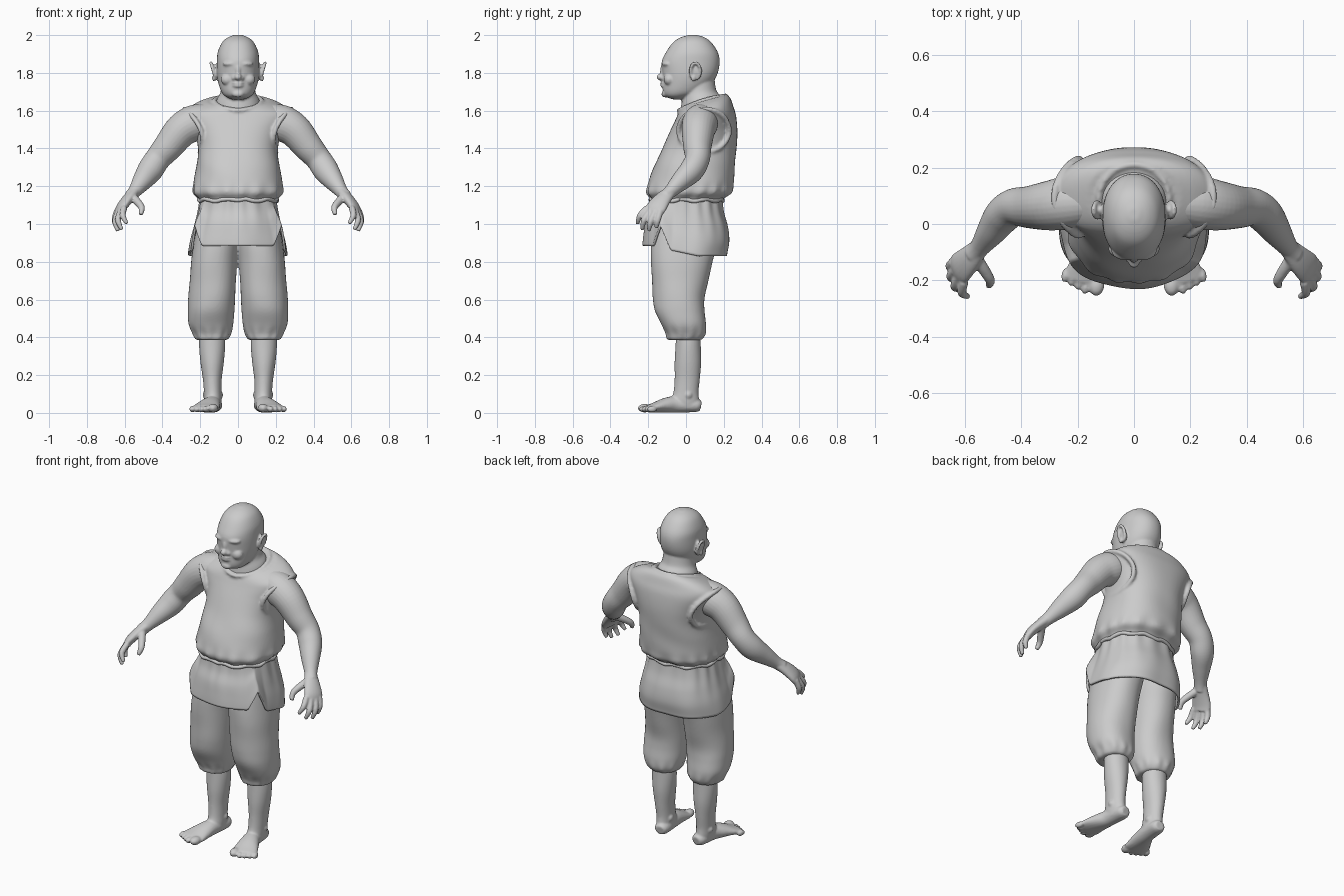
import bpy, bmesh, math
from mathutils import Vector, Matrix

old = bpy.data.objects.get("Cube")
if old:
    bpy.data.objects.remove(old, do_unlink=True)

clay = bpy.data.materials.new("light grey clay")
clay.use_nodes = True
GREY = (0.6, 0.6, 0.6, 1)
clay.diffuse_color = GREY
clay.node_tree.nodes["Principled BSDF"].inputs["Base Color"].default_value = GREY


def spline(rows, steps=6, closed=False):
    """Smooth interpolation through rows of equal length."""
    n, out = len(rows), []
    for i in range(n if closed else n - 1):
        pick = (lambda k: rows[k % n]) if closed else (lambda k: rows[min(max(k, 0), n - 1)])
        a, b, c, d = (pick(i + k) for k in (-1, 0, 1, 2))
        for s in range(steps):
            t = s / steps
            out.append([q + 0.5 * t * (r - p + t * (2 * p - 5 * q + 4 * r - w + t * (3 * (q - r) + w - p)))
                        for p, q, r, w in zip(a, b, c, d)])
    if not closed:
        out.append(list(rows[-1]))
    return out


def oval(angle, power):
    """Rounded-box outline; angle 0 points to the front."""
    s, c = math.sin(angle), -math.cos(angle)
    k = (abs(s) ** power + abs(c) ** power) ** (-1 / power)
    return s * k, c * k


def skin(bm, rings, closed=False, caps=True):
    loops = [[bm.verts.new(p) for p in ring] for ring in rings]
    n = len(loops[0])
    pairs = list(zip(loops, loops[1:])) + ([(loops[-1], loops[0])] if closed else [])
    for lo, hi in pairs:
        for i in range(n):
            j = (i + 1) % n
            bm.faces.new((lo[i], lo[j], hi[j], hi[i]))
    if caps and not closed:
        bm.faces.new(loops[0][::-1])
        bm.faces.new(loops[-1])


def loft(bm, rows, power=2.0, folds=None, n=72):
    """Rows: centre x, front y, back y, half width, z, tilt."""
    rings = []
    for cx, y0, y1, rx, z, tilt in spline(rows):
        ring = []
        for i in range(n):
            a = math.tau * i / n
            x, y = oval(a, power)
            k = 1 + (folds(a, z) if folds else 0)
            dy = y * (y1 - y0) / 2 * k
            ring.append((cx + x * rx * k, (y0 + y1) / 2 + dy, z + tilt * dy))
        rings.append(ring)
    skin(bm, rings)


def tube(bm, rows, side=None, closed=False, n=20):
    """Rows: x, y, z, radius along side, radius across it."""
    path = spline(rows, closed=closed)
    rings, m = [], len(path)
    for i, row in enumerate(path):
        nxt = path[(i + 1) % m] if closed else path[min(i + 1, m - 1)]
        prv = path[i - 1] if closed else path[max(i - 1, 0)]
        t = (Vector(nxt[:3]) - Vector(prv[:3])).normalized()
        u = Vector(side) if side else t.cross(Vector((0.1, 1, 0.1)))
        u = (u - t * u.dot(t)).normalized()
        v = t.cross(u)
        p = Vector(row[:3])
        rings.append([p + u * row[3] * math.cos(math.tau * k / n) + v * row[4] * math.sin(math.tau * k / n)
                      for k in range(n)])
    skin(bm, rings, closed)


def blob(bm, centre, size, turn=0.0):
    mat = Matrix.Translation(centre) @ Matrix.Rotation(turn, 4, 'Z') @ Matrix.Diagonal((*size, 1))
    bmesh.ops.create_uvsphere(bm, u_segments=24, v_segments=14, radius=1, matrix=mat)


def finish(name, bm, voxel=0, mirror=False, smooth=3):
    bmesh.ops.recalc_face_normals(bm, faces=bm.faces)
    me = bpy.data.meshes.new(name)
    bm.to_mesh(me)
    bm.free()
    me.materials.append(clay)
    me.shade_smooth()
    ob = bpy.data.objects.new(name, me)
    bpy.context.collection.objects.link(ob)
    if mirror:
        ob.modifiers.new("Mirror", 'MIRROR').use_mirror_merge = False
    if voxel:
        r = ob.modifiers.new("Blend", 'REMESH')
        r.mode, r.voxel_size, r.use_smooth_shade = 'VOXEL', voxel, True
        s = ob.modifiers.new("Soften", 'SMOOTH')
        s.factor, s.iterations = 0.5, smooth
    return ob


def bump(x, centre, width):
    return math.exp(-((x - centre) / width) ** 2)


# Head, face, ears and neck
bm = bmesh.new()
loft(bm, [(0, -.07, -.01, .035, 1.66, 0), (0, -.108, .03, .066, 1.675, 0), (0, -.122, .09, .088, 1.70, 0),
          (0, -.122, .14, .105, 1.75, 0), (0, -.126, .168, .112, 1.80, 0), (0, -.128, .178, .112, 1.86, 0),
          (0, -.105, .168, .107, 1.91, 0), (0, -.07, .135, .085, 1.96, 0), (0, -.03, .1, .055, 1.987, 0),
          (0, .015, .055, .018, 2.001, 0)], 2.15)
loft(bm, [(0, -.04, .20, .13, 1.56, .2), (0, -.025, .185, .115, 1.65, .2), (0, -.02, .16, .092, 1.70, .1),
          (0, -.03, .15, .085, 1.78, 0)])
blob(bm, (0, -.132, 1.778), (.02, .024, .018))
blob(bm, (0, -.122, 1.81), (.014, .016, .036))
blob(bm, (0, -.112, 1.688), (.032, .018, .018))
for z in (1.731, 1.745):
    blob(bm, (0, -.122, z), (.028, .014, .008))
for s in (-1, 1):
    blob(bm, (s * .02, -.122, 1.772), (.012, .014, .012))
    blob(bm, (s * .055, -.088, 1.765), (.036, .03, .032))
    blob(bm, (s * .048, -.106, 1.848), (.036, .02, .013), s * .4)
    ear = [(s * (.131 + .012 * math.sin(a)), .05 + .026 * math.cos(a), 1.81 + .042 * math.sin(a), .009, .009)
           for a in (math.tau * i / 10 for i in range(10))]
    tube(bm, ear, closed=True, n=12)
    blob(bm, (s * .122, .05, 1.808), (.012, .022, .038))
    blob(bm, (s * .128, .038, 1.772), (.01, .014, .016))
finish("head_and_neck", bm, .006)

# Sleeveless upper tunic with gathered waist
def tunic_folds(a, z):
    gather = .022 * math.sin(15 * a + 1.5 * math.sin(3 * a)) * bump(z, 1.16, .045)
    drape = .012 * math.sin(4 * a + 22 * z) * bump(z, 1.3, .1)
    return gather + drape

bm = bmesh.new()
loft(bm, [(0, -.17, .18, .195, 1.08, 0), (0, -.185, .195, .207, 1.13, 0), (0, -.208, .24, .236, 1.165, 0),
          (0, -.2, .25, .235, 1.21, 0), (0, -.172, .258, .222, 1.3, 0), (0, -.125, .268, .212, 1.4, 0),
          (0, -.085, .272, .232, 1.49, 0), (0, -.058, .265, .268, 1.56, .08), (0, -.045, .25, .272, 1.60, .16),
          (0, -.035, .235, .225, 1.632, .25), (0, -.02, .215, .165, 1.653, .28)], 2.35, tunic_folds)
collar = [(.125 * math.sin(a), .085 - .125 * math.cos(a), 1.642 - .04 * math.cos(a) + .012 * math.sin(a) ** 2,
           .01, .01) for a in (math.tau * i / 16 for i in range(16))]
tube(bm, collar, closed=True, n=12)
for s in (-1, 1):
    rim = [(s * (.242 + .04 * math.sin(a) - .045 * math.cos(a) ** 2), .095 + .135 * math.cos(a),
            1.495 + .115 * math.sin(a), .013, .013) for a in (math.tau * i / 16 for i in range(16))]
    tube(bm, rim, closed=True, n=12)
finish("tunic_top", bm, .008)

# Skirt of the tunic: thin sheet, vented at both sides
bm = bmesh.new()
rows = spline([(.2, -.182, .19), (.212, -.19, .2), (.23, -.212, .222), (.25, -.222, .23), (.262, -.228, .218)], 6)
rings = []
for k, (rx, y0, y1) in enumerate(rows):
    t, ring = k / (len(rows) - 1), []
    for i in range(180):
        a = math.tau * i / 180
        turn = abs((a + math.pi) % math.tau - math.pi)
        hem = .885 if turn < math.radians(57) else .872 - .042 * min(1, (turn - 1) / .9)
        hem += .115 * max(0, 1 - abs(turn - math.radians(57)) / .24)
        x, y = oval(a, 2.35)
        w = 1 + .022 * math.sin(15 * a + 1.5 * math.sin(3 * a)) * (1 - t) ** 2 + .014 * math.sin(7 * a + 1) * t
        ring.append((x * rx * w, (y0 + y1) / 2 + y * (y1 - y0) / 2 * w, 1.14 + (hem - 1.14) * t))
    rings.append(ring)
skin(bm, rings, caps=False)
skirt = finish("tunic_skirt", bm)
sol = skirt.modifiers.new("Cloth", 'SOLIDIFY')
sol.thickness, sol.offset = .012, -1

# Waist cord
bm = bmesh.new()
cord = []
for i in range(32):
    x, y = oval(math.tau * i / 32, 2.35)
    cord.append((x * .206, .003 + y * .19, 1.127 + .006 * math.sin(i * 1.9), .011, .011))
tube(bm, cord, closed=True, n=12)
finish("waist_cord", bm)

# Baggy trousers
def leg_folds(a, z):
    gather = .03 * math.sin(11 * a) * bump(z, .415, .035)
    return gather + .018 * math.sin(3 * a + 14 * z) * bump(z, .58, .16)

bm = bmesh.new()
loft(bm, [(.14, -.075, .07, .068, .385, 0), (.14, -.1, .085, .086, .39, 0), (.14, -.107, .103, .102, .42, 0),
          (.145, -.13, .106, .118, .47, 0), (.143, -.162, .1, .123, .54, 0), (.138, -.174, .1, .124, .61, 0),
          (.132, -.18, .118, .122, .7, 0), (.126, -.186, .14, .122, .8, 0), (.115, -.185, .165, .12, .9, 0),
          (.105, -.17, .17, .11, 1.02, 0)], 2.2, leg_folds)
finish("trousers", bm, .008, mirror=True)

# Bare lower legs and feet
bm = bmesh.new()
loft(bm, [(.137, -.05, .075, .066, .46, 0), (.137, -.055, .078, .069, .36, 0), (.137, -.06, .08, .062, .27, 0),
          (.136, -.06, .073, .05, .18, 0), (.134, -.066, .066, .046, .11, 0), (.132, -.08, .07, .045, .06, 0),
          (.13, -.06, .065, .04, .025, 0)])
tube(bm, [(.122, .078, .036, .026, .026), (.125, .05, .04, .042, .036), (.135, -.05, .045, .046, .044),
          (.15, -.11, .04, .058, .039), (.168, -.17, .028, .072, .026), (.177, -.205, .022, .07, .019)], (1, 0, 0))
blob(bm, (.132, -.218, .025), (.027, .037, .023), .1)
for i in range(4):
    blob(bm, (.17 + .024 * i, -.222 + .014 * i, .02), (.015, .027, .017), .25)
for s in (-1, 1):
    blob(bm, (.133 + s * .04, .012, .095), (.014, .02, .02))
finish("lower_legs_and_feet", bm, .006, mirror=True)

# Arms, palms and fingers
bm = bmesh.new()
tube(bm, [(.15, .08, 1.56, .08, .08), (.23, .075, 1.535, .096, .094), (.3, .065, 1.495, .09, .088),
          (.37, .06, 1.41, .078, .075), (.425, .06, 1.345, .068, .066), (.465, .03, 1.285, .068, .064),
          (.505, -.025, 1.23, .054, .052), (.545, -.08, 1.175, .036, .036), (.57, -.11, 1.145, .034, .034)], n=28)
tube(bm, [(.548, -.085, 1.17, .035, .028), (.585, -.125, 1.13, .048, .028), (.615, -.155, 1.09, .056, .025),
          (.627, -.172, 1.06, .052, .019)], (.04, .09, -.02))
tube(bm, [(.56, -.12, 1.145, .022, .022), (.53, -.165, 1.115, .02, .02), (.51, -.2, 1.085, .017, .017),
          (.515, -.22, 1.05, .011, .011)])
fingers = [((.603, -.205, 1.085), (.61, -.243, 1.045), (.588, -.257, 1.002)),
           ((.62, -.188, 1.07), (.635, -.222, 1.02), (.615, -.232, .97)),
           ((.634, -.163, 1.065), (.65, -.187, 1.012), (.635, -.197, .963)),
           ((.64, -.135, 1.07), (.653, -.15, 1.02), (.642, -.157, .98))]
for root, mid, tip in fingers:
    tube(bm, [(*root, .017, .017), (*mid, .016, .016), (*tip, .01, .01)], n=12)
finish("arms_and_hands", bm, .0055, mirror=True, smooth=2)
